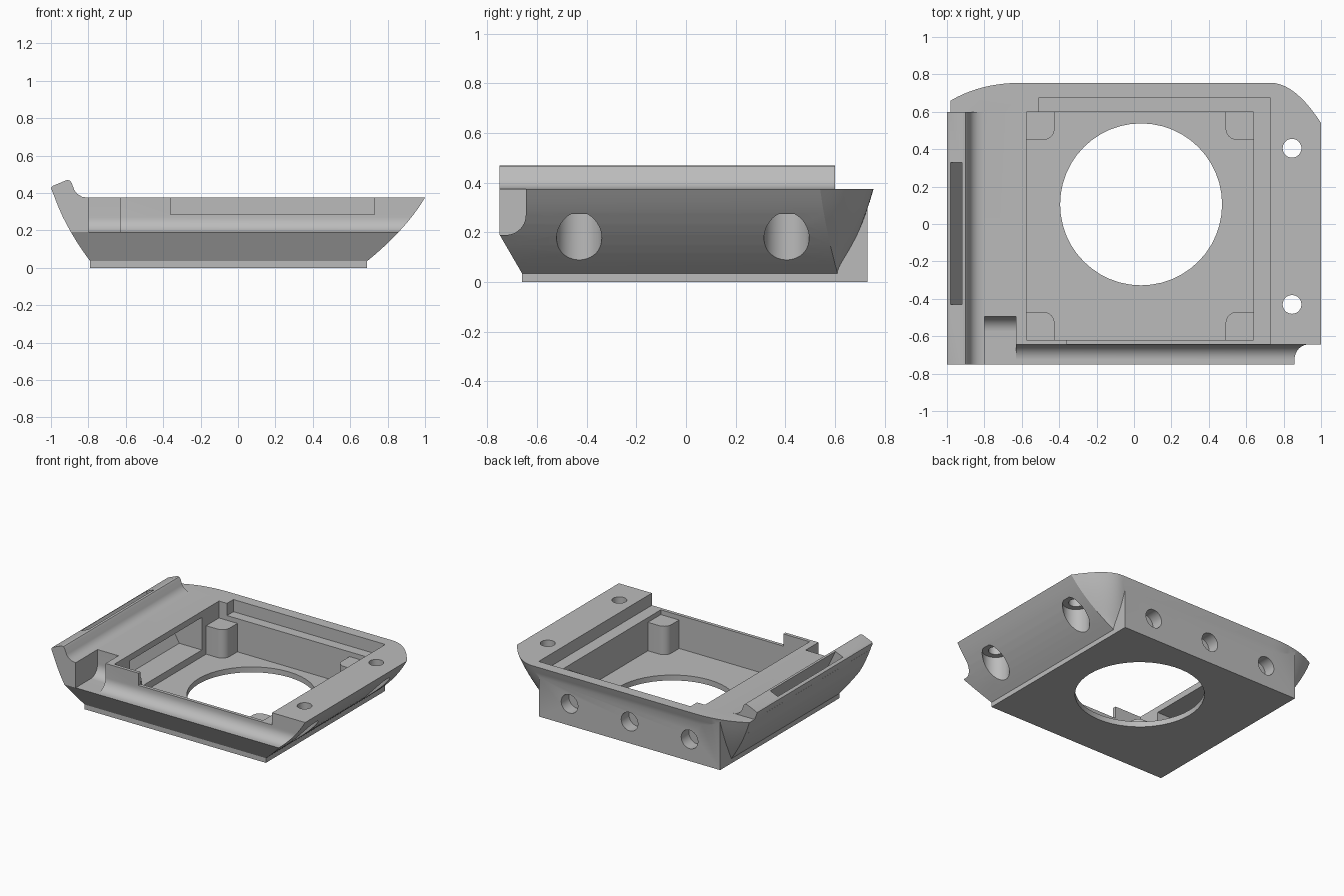
import bpy, bmesh, math

if "Cube" in bpy.data.objects:
    bpy.data.objects.remove(bpy.data.objects["Cube"])

grey = bpy.data.materials.new("plain_grey")
grey.diffuse_color = (0.5, 0.5, 0.5, 1)
grey.use_nodes = True
grey.node_tree.nodes["Principled BSDF"].inputs["Base Color"].default_value = grey.diffuse_color


def make(name, loops):
    """Closed solid lofted through rings of equal length."""
    bm = bmesh.new()
    rings = [[bm.verts.new(p) for p in ring] for ring in loops]
    n = len(rings[0])
    for a, b in zip(rings, rings[1:]):
        for i in range(n):
            j = (i + 1) % n
            bm.faces.new((a[i], a[j], b[j], b[i]))
    bm.faces.new(rings[0][::-1])
    bm.faces.new(rings[-1])
    bmesh.ops.recalc_face_normals(bm, faces=bm.faces)
    me = bpy.data.meshes.new(name)
    bm.to_mesh(me)
    bm.free()
    ob = bpy.data.objects.new(name, me)
    bpy.context.collection.objects.link(ob)
    me.materials.append(grey)
    return ob


def prism(name, pts, lo, hi, axis="z"):
    place = {"x": lambda a, b, t: (t, a, b),
             "y": lambda a, b, t: (a, t, b),
             "z": lambda a, b, t: (a, b, t)}[axis]
    return make(name, [[place(a, b, t) for a, b in pts] for t in (lo, hi)])


def box(name, x0, x1, y0, y1, z0, z1):
    return prism(name, [(x0, y0), (x1, y0), (x1, y1), (x0, y1)], z0, z1)


def arc(cx, cy, r, a0, a1, n=10):
    return [(cx + r * math.cos(math.radians(a0 + (a1 - a0) * i / n)),
             cy + r * math.sin(math.radians(a0 + (a1 - a0) * i / n))) for i in range(n + 1)]


def cylinder(name, a, b, r, lo, hi, axis="z"):
    return prism(name, arc(a, b, r, 0, 360, 48)[:-1], lo, hi, axis)


def boolean(target, tool, op="DIFFERENCE"):
    mod = target.modifiers.new(op.lower(), "BOOLEAN")
    mod.operation, mod.object, mod.solver = op, tool, "EXACT"
    bpy.context.view_layer.objects.active = target
    bpy.ops.object.modifier_apply(modifier=mod.name)
    bpy.data.objects.remove(tool, do_unlink=True)


def bezier(a, c, b, n=10):
    return [tuple((1 - t) ** 2 * p + 2 * t * (1 - t) * q + t * t * r
                  for p, q, r in zip(a, c, b)) for t in [i / n for i in range(n + 1)]]


# Flared shell: outline grows from the base plate to the top deck
def outline(z):
    s = (z - 0.035) / 0.34
    f = s * (1.35 - 0.35 * s)

    def mix(p, q):
        return tuple(u + (v - u) * f for u, v in zip(p, q))
    front = -min(0.75, 0.66 + 0.09 * (z - 0.035) / 0.155)
    right = bezier(mix((0.69, 0.61), (1.0, 0.54)), mix((0.66, 0.612), (0.86, 0.755)),
                   mix((0.60, 0.612), (0.73, 0.755)))
    left = bezier(mix((-0.60, 0.612), (-0.60, 0.755)), mix((-0.75, 0.612), (-0.82, 0.755)),
                  mix((-0.79, 0.60), (-0.98, 0.66)))
    pts = [(left[-1][0], front), (right[0][0], front)] + right + left
    return [(x, y, z) for x, y in pts]


levels = [0.035, 0.075, 0.115, 0.15, 0.19, 0.235, 0.28, 0.325, 0.375]
body = make("frame_body", [outline(z) for z in levels])

# Upright core with base plate
boolean(body, box("core", -0.79, 0.69, -0.66, 0.73, 0, 0.36), "UNION")

# Raised ridge along the left edge
ridge = [(-0.90, 0.26), (-0.932, 0.26), (-0.998, 0.42), (-0.999, 0.43), (-0.99, 0.438),
         (-0.915, 0.469), (-0.90, 0.467), (-0.89, 0.455), (-0.875, 0.415),
         (-0.86, 0.395), (-0.835, 0.38), (-0.80, 0.374), (-0.80, 0.34)]
boolean(body, prism("ridge", ridge, -0.75, 0.6, "y"), "UNION")


# Front groove and the deeper recess beside the ridge
def groove(end):
    return [(-0.9, 0.19), (end - 0.08, 0.19)] + arc(end - 0.08, 0.27, 0.08, -85, 0) + \
           [(end, 0.6), (-0.9, 0.6)]


boolean(body, prism("groove", groove(-0.645), -0.8, 1.2, "x"))
boolean(body, prism("recess", groove(-0.495), -0.8, -0.63, "x"))

# Central pocket, upper ledge and front opening
boolean(body, box("pocket", -0.575, 0.64, -0.62, 0.60, 0.04, 0.6))
boolean(body, box("ledge", -0.51, 0.73, -0.62, 0.675, 0.285, 0.6))
boolean(body, box("front_opening", -0.36, 0.73, -0.9, -0.60, 0.285, 0.6))

# Round window in the floor
boolean(body, cylinder("window", 0.038, 0.105, 0.433, -0.1, 0.2))

# Side cavity and the slot that leads into it through the ridge
cavity = [(-0.55, 0.09), (-0.76, 0.09), (-0.85, 0.25), (-0.85, 0.33), (-0.55, 0.33)]
boolean(body, prism("cavity", cavity, -0.44, 0.40, "y"))
slot = [(-1.01, 0.50), (-0.935, 0.50), (-0.80, 0.22), (-0.87, 0.22)]
boolean(body, prism("slot", slot, -0.43, 0.33, "y"))

# Screw holes with wide counterbores in the right wing
for y in (-0.43, 0.405):
    boolean(body, cylinder("bore", 0.845, y, 0.091, -0.1, 0.275))
    boolean(body, cylinder("screw_hole", 0.845, y, 0.05, 0.2, 0.6))

# Blind holes in the back wall
for x in (-0.54, -0.05, 0.44):
    boolean(body, cylinder("back_hole", x, 0.16, 0.068, 0.64, 0.9, "y"))

# Corner posts with one rounded edge
posts = []
for sx, x in ((1, -0.58), (-1, 0.645)):
    for sy, y in ((1, -0.625), (-1, 0.605)):
        shape = [(0, 0), (0.155, 0)] + arc(0.095, 0.095, 0.06, 0, 90) + [(0, 0.155)]
        posts.append(prism("corner_post", [(x + sx * a, y + sy * b) for a, b in shape],
                           0.035, 0.25))

# Smooth the curved faces only
for ob in [body] + posts:
    bpy.ops.object.select_all(action="DESELECT")
    ob.select_set(True)
    bpy.context.view_layer.objects.active = ob
    bpy.ops.object.shade_smooth_by_angle(angle=math.radians(25))
